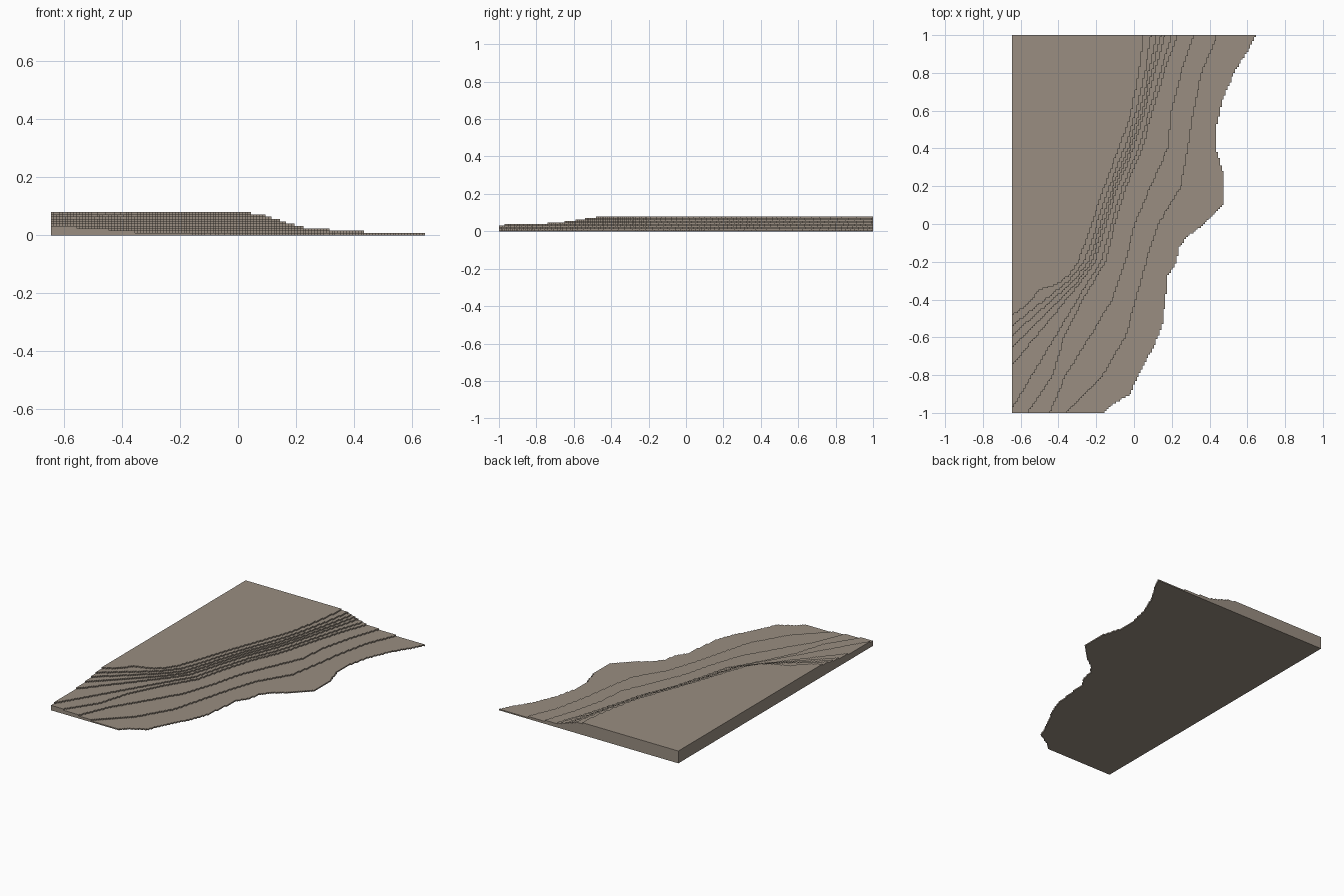
import bpy
import bmesh

cube = bpy.data.objects.get("Cube")
if cube:
    bpy.data.objects.remove(cube, do_unlink=True)

HALF_X, HALF_Y = 0.645, 1.0
CELL = 0.01          # stair size of the jagged contour edges
STEP = 0.008         # thickness of one terrace

earth = bpy.data.materials.new("earth_brown")
earth.use_nodes = True
earth.diffuse_color = (0.32, 0.27, 0.22, 1)
earth.node_tree.nodes["Principled BSDF"].inputs["Base Color"].default_value = (0.32, 0.27, 0.22, 1)


def sample(path, y):
    """x of a contour path of (y, x) points at the given y."""
    if y < path[0][0]:
        return -HALF_X
    for (y0, x0), (y1, x1) in zip(path, path[1:]):
        if y <= y1:
            return x0 + (x1 - x0) * (y - y0) / (y1 - y0)
    return path[-1][1]


def even(xs):
    """Contour path from x values at equal spacing along y."""
    return [(-1 + 2 * i / (len(xs) - 1), x) for i, x in enumerate(xs)]


# Shoreline and lower slope contours
shore = [(-1, -.155), (-.96, -.12), (-.9, -.02), (-.85, 0), (-.75, .05), (-.64, .11),
         (-.53, .15), (-.37, .17), (-.28, .175), (-.21, .22), (-.12, .24), (-.06, .29),
         (0, .37), (.05, .42), (.1, .47), (.15, .48), (.26, .475), (.38, .44),
         (.53, .44), (.66, .47), (.8, .53), (.93, .61), (1, .645)]
second = even([-.36, -.165, -.045, .01, .065, .13, .25, .285, .315, .36, .44])
third = even([-.445, -.36, -.235, -.115, -.045, .005, .09, .18, .2, .25, .315])
fourth = even([-.56, -.43, -.37, -.27, -.15, -.1, -.04, .045, .1, .16, .23])

# Edge of the plateau
plateau = [(-.485, -.645), (-.425, -.56), (-.35, -.5), (-.32, -.41), (-.27, -.34),
           (-.19, -.29), (-.05, -.24), (.17, -.167), (.36, -.095), (.565, -.02),
           (.8, .027), (1, .05)]


def between(start, f):
    """Steep-slope contour blended from the fourth contour to the plateau edge."""
    path = [(start, -HALF_X)]
    for i in range(14):
        y = -.3 + i * .1
        path.append((y, sample(fourth, y) * (1 - f) + sample(plateau, y) * f))
    return path


steep = [between(s, f) for s, f in
         ((-.98, .16), (-.75, .37), (-.65, .49), (-.59, .61), (-.54, .77))]
contours = [shore, second, third, fourth] + steep + [plateau]


def outline(xs):
    """Stair-stepped outline of one terrace from its x value in each row."""
    points, last = [], None
    for i, x in enumerate(xs):
        y = -HALF_Y + i * CELL
        if x <= -HALF_X + CELL / 2:
            continue
        if last is None:
            points.append((-HALF_X, y))
        if x != last:
            if last is not None:
                points.append((last, y))
            points.append((x, y))
        last = x
    return points + [(last, HALF_Y), (-HALF_X, HALF_Y)]


# Stacked terraces
rows = round(2 * HALF_Y / CELL)
below = [HALF_X] * rows
for level, path in enumerate(contours):
    xs = []
    for i in range(rows):
        x = sample(path, -HALF_Y + (i + .5) * CELL)
        x = -HALF_X + round((x + HALF_X) / CELL) * CELL
        xs.append(min(x, below[i]))
    below = xs

    bm = bmesh.new()
    pts = outline(xs)
    low = [bm.verts.new((x, y, level * STEP)) for x, y in pts]
    high = [bm.verts.new((x, y, (level + 1) * STEP)) for x, y in pts]
    bm.faces.new(high)
    if level == 0:
        bm.faces.new(low[::-1])
    for i in range(len(pts)):
        j = (i + 1) % len(pts)
        bm.faces.new((low[i], low[j], high[j], high[i]))
    name = "base_terrace" if level == 0 else f"terrace_{level + 1}"
    mesh = bpy.data.meshes.new(name)
    bm.to_mesh(mesh)
    bm.free()
    mesh.materials.append(earth)
    bpy.context.collection.objects.link(bpy.data.objects.new(name, mesh))
